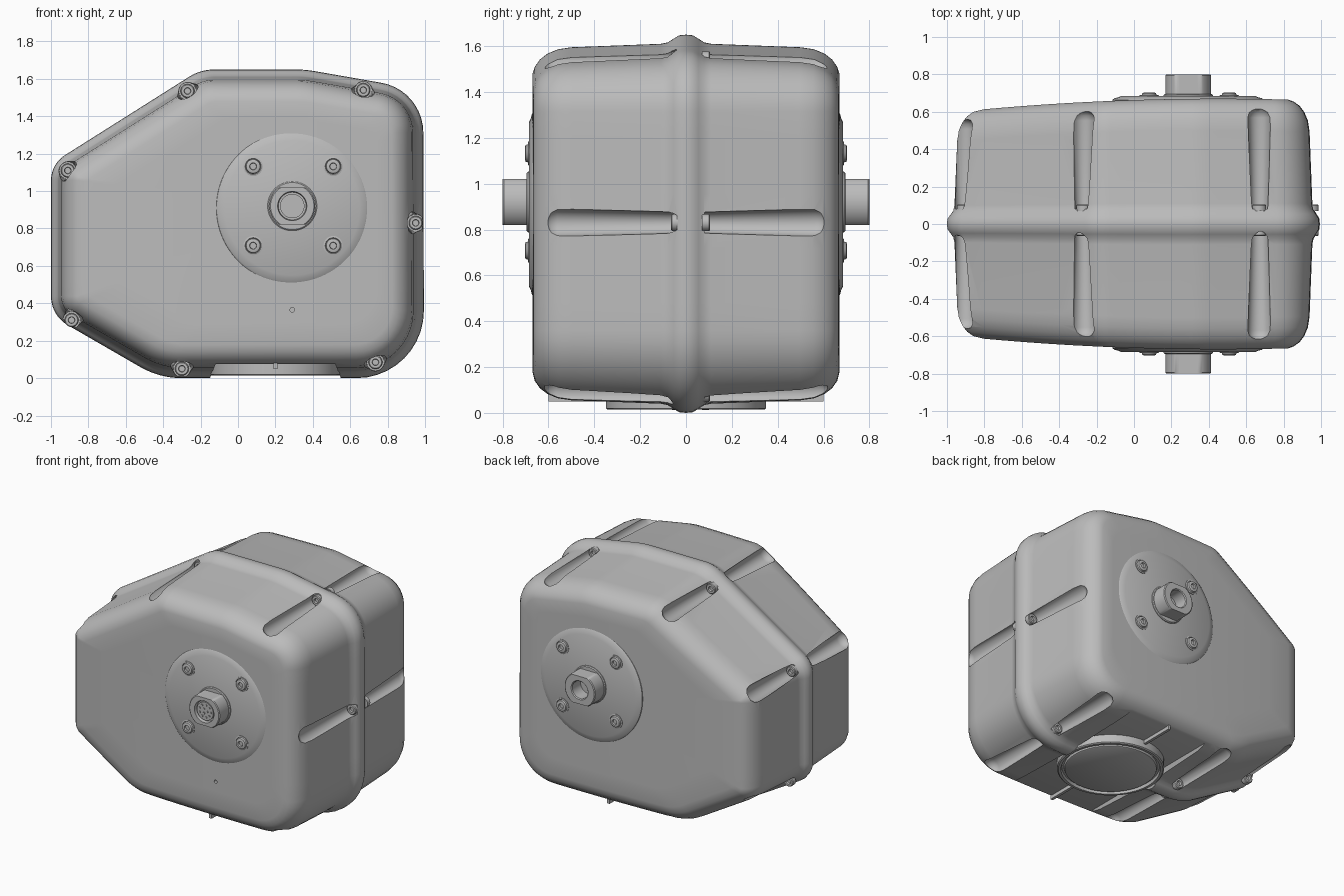
import bpy, bmesh, math
from mathutils import Vector

cube = bpy.data.objects.get("Cube")
if cube:
    bpy.data.objects.remove(cube)

grey = bpy.data.materials.new("cast grey")
grey.use_nodes = True
tone = (0.5, 0.5, 0.5, 1)
grey.diffuse_color = tone
grey.node_tree.nodes["Principled BSDF"].inputs["Base Color"].default_value = tone


def finish(bm, name):
    bmesh.ops.remove_doubles(bm, verts=bm.verts, dist=1e-5)
    bmesh.ops.recalc_face_normals(bm, faces=bm.faces)
    mesh = bpy.data.meshes.new(name)
    bm.to_mesh(mesh)
    bm.free()
    mesh.materials.append(grey)
    obj = bpy.data.objects.new(name, mesh)
    bpy.context.collection.objects.link(obj)
    return obj


def activate(obj):
    bpy.ops.object.select_all(action='DESELECT')
    obj.select_set(True)
    bpy.context.view_layer.objects.active = obj


def smooth(obj, angle=35):
    activate(obj)
    bpy.ops.object.shade_smooth_by_angle(angle=math.radians(angle))


def loft(bm, rings):
    rows = [[bm.verts.new(p) for p in ring] for ring in rings]
    n = len(rows[0])
    for a, b in zip(rows, rows[1:]):
        for i in range(n):
            j = (i + 1) % n
            bm.faces.new((a[i], a[j], b[j], b[i]))
    bm.faces.new(rows[0])
    bm.faces.new(rows[-1])


def turned(name, profile, cx, c2, side=-1, steps=32, flat=None, upright=False):
    """Turn (radius, depth) pairs about y, or about z when upright."""
    rings = []
    for r, d in profile:
        ring = []
        for k in range(steps):
            a = math.tau * k / steps
            u, v = r * math.cos(a), r * math.sin(a)
            if flat and d >= flat[1]:
                v = max(-flat[0], min(flat[0], v))
            ring.append((cx + u, c2 + v, d) if upright else (cx + u, side * d, c2 + v))
        rings.append(ring)
    bm = bmesh.new()
    loft(bm, rings)
    return finish(bm, name)


def prism(name, outline, y0, y1):
    bm = bmesh.new()
    loft(bm, [[(x, y, z) for x, z in outline] for y in (y0, y1)])
    return finish(bm, name)


def cut(target, cutter):
    activate(target)
    mod = target.modifiers.new("cut", 'BOOLEAN')
    mod.operation, mod.solver, mod.object = 'DIFFERENCE', 'EXACT', cutter
    bpy.ops.object.modifier_apply(modifier=mod.name)
    bpy.data.objects.remove(cutter)


def rounded_outline(corners, arc=10, straight=8):
    """Points with outward normals of a clockwise polygon with rounded corners."""
    arcs, n = [], len(corners)
    for i, (x, z, r) in enumerate(corners):
        p = Vector((x, z))
        d0 = (p - Vector(corners[i - 1][:2])).normalized()
        d1 = (Vector(corners[(i + 1) % n][:2]) - p).normalized()
        turn = d0.angle(d1)
        n0, n1 = Vector((-d0.y, d0.x)), Vector((-d1.y, d1.x))
        centre = p - d0 * r * math.tan(turn / 2) - n0 * r
        arcs.append([])
        for k in range(arc + 1):
            t = k / arc
            nor = (n0 * math.sin((1 - t) * turn) + n1 * math.sin(t * turn)).normalized()
            arcs[-1].append((centre + nor * r, nor))
    points = []
    for i, a in enumerate(arcs):
        points += a
        p, nor = a[-1]
        q = arcs[(i + 1) % n][0][0]
        points += [(p.lerp(q, k / straight), nor) for k in range(1, straight)]
    return points


def bulge(x):
    return 1 - 0.054 * (x - 0.45) ** 2


# Housing: drafted shell with a raised seam and softly domed faces
outline = rounded_outline([
    (-1.0, 1.145, 0.16), (-0.2, 1.65, 0.25), (0.36, 1.65, 0.6), (0.99, 1.54, 0.27),
    (0.995, 0.0, 0.36), (-0.42, 0.0, 0.45), (-1.0, 0.335, 0.18)])
half = [(0, 0), (.03, .003), (.055, .018), (.08, .034), (.11, .04), (.5, .055),
        (.56, .064), (.605, .083), (.638, .108), (.66, .14)]
hub = Vector((0.29, 0.91))


def section(side, depth, inset, scale=1.0):
    ring = []
    for p, nor in outline:
        q = hub + (p - nor * inset - hub) * scale
        ring.append((q.x, side * depth * bulge(q.x), q.y))
    return ring


def half_sections(side):
    rings = [section(side, d, i) for d, i in half]
    return rings + [section(side, 0.67, 0.14, s) for s in (.95, .8, .6, .4, .2, .05)]


bm = bmesh.new()
loft(bm, half_sections(-1)[::-1] + half_sections(1)[1:])
housing = finish(bm, "housing")

# Fastener channels around the rim
rim = [(-0.91, 1.11), (-0.27, 1.535), (0.67, 1.54), (0.95, 0.83),
       (0.735, 0.085), (-0.30, 0.05), (-0.89, 0.31)]
for x, z in rim:
    for side, start in ((-1, 0.04), (1, 0.08)):
        end = 0.625 * bulge(x)
        cut(housing, turned("channel_cutter", [
            (.046, start), (.062, end - .055), (.056, end - .028),
            (.038, end - .008), (.012, end)], x, z, side, 28))

# Shallow bay across the underside, and the small vent hole
cut(housing, prism("bay_cutter", [(-.19, -.1), (-.12, .075), (.52, .075), (.59, -.1)], -1, 1))
cut(housing, turned("vent_cutter", [(.012, .6), (.012, .75)], 0.29, 0.365, -1, 16))
smooth(housing, 32)

# Rim fasteners
for i, (x, z) in enumerate(rim):
    for side, base in ((-1, .03), (1, .07)):
        label = "front" if side < 0 else "back"
        smooth(turned(f"{label}_rim_screw_{i + 1}", [
            (.037, base), (.037, base + .03), (.032, base + .035), (.018, base + .035),
            (.016, base + .02), (.002, base + .02)], x, z, side, 24))

# Face plates, plate screws and connectors on both ends
for side, label in ((-1, "front"), (1, "back")):
    smooth(turned(f"{label}_plate", [
        (.41, .63), (.405, .664), (.395, .672), (.375, .677), (.36, .684), (.01, .684)],
        0.29, 0.91, side, 96))
    for i, (dx, dz) in enumerate([(-1, -1), (1, -1), (1, 1), (-1, 1)]):
        smooth(turned(f"{label}_plate_screw_{i + 1}", [
            (.052, .66), (.052, .688), (.043, .69), (.04, .686), (.037, .699), (.03, .702),
            (.019, .702), (.017, .689), (.002, .689)],
            0.295 + .214 * dx, 0.92 + .212 * dz, side, 24))
    smooth(turned(f"{label}_collar", [(.132, .66), (.132, .69), (.126, .695), (.02, .695)],
                  0.29, 0.92, side, 48))
    if side < 0:
        bore = [(.078, .80), (.074, .775), (.065, .775), (.065, .79), (.002, .79)]
    else:
        bore = [(.068, .80), (.062, .794), (.062, .70), (.002, .70)]
    smooth(turned(f"{label}_connector", [(.122, .68), (.122, .795), (.116, .80)] + bore,
                  0.29, 0.92, side, 64, flat=(.1, .68)))

# Contact pins
for count, radius in ((3, .018), (9, .045)):
    for k in range(count):
        a = math.tau * k / count
        turned(f"pin_{count}_{k + 1}", [(.008, .785), (.008, .796)],
               0.29 + radius * math.cos(a), 0.92 + radius * math.sin(a), -1, 10)

# Round underside cover with its ring, and the ribs in the bay
smooth(turned("underside_cover", [
    (.35, .1), (.35, .02), (.342, .014), (.325, .014), (.32, .035), (.305, .035),
    (.30, .018), (.294, .014), (.01, .014)], 0.2, 0, steps=72, upright=True))
for label, y0, y1 in (("front", -.6, -.34), ("back", .34, .6)):
    prism(f"{label}_bay_rib", [(.19, .05), (.19, .1), (.21, .1), (.21, .05)], y0, y1)
